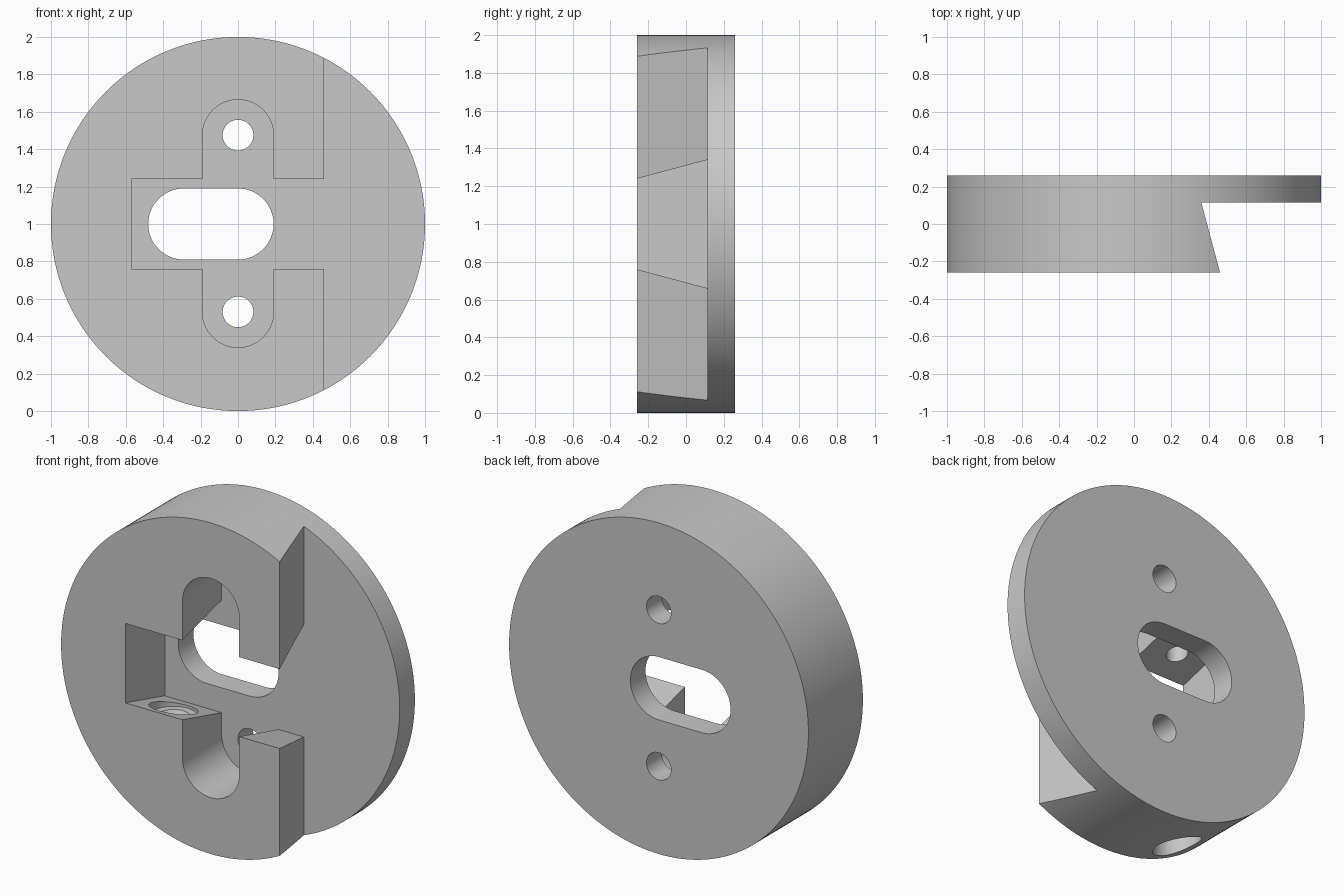
import bpy, bmesh
from math import pi, cos, sin
from mathutils import Vector

if "Cube" in bpy.data.objects:
    bpy.data.objects.remove(bpy.data.objects["Cube"], do_unlink=True)

FRONT, BACK, FLOOR = -0.26, 0.26, 0.115   # y of the front face, back face and recess floor
OUT = -0.40                               # cutters start ahead of the front face
TILT = 0.1 / (FLOOR - FRONT)              # slope of the dovetail walls

grey = bpy.data.materials.new("plain_grey")
grey.use_nodes = True
colour = (0.58, 0.58, 0.58, 1)
grey.diffuse_color = colour
grey.node_tree.nodes["Principled BSDF"].inputs["Base Color"].default_value = colour


def prism(name, outline, direction):
    """Extrude a flat 3D outline along a direction."""
    bm = bmesh.new()
    face = bm.faces.new([bm.verts.new(p) for p in outline])
    new = bmesh.ops.extrude_face_region(bm, geom=[face])["geom"]
    moved = [v for v in new if isinstance(v, bmesh.types.BMVert)]
    bmesh.ops.translate(bm, verts=moved, vec=Vector(direction))
    return finish(name, bm)


def finish(name, bm):
    bmesh.ops.recalc_face_normals(bm, faces=bm.faces)
    mesh = bpy.data.meshes.new(name)
    bm.to_mesh(mesh)
    bm.free()
    mesh.materials.append(grey)
    obj = bpy.data.objects.new(name, mesh)
    bpy.context.collection.objects.link(obj)
    return obj


def stadium(a, b, r, y, n=32):
    """Outline in the xz plane around two centres; equal centres give a circle."""
    a, b = Vector(a), Vector(b)
    d = (b - a).normalized() if a != b else Vector((1, 0))
    side = Vector((-d.y, d.x))
    pts = []
    for centre, sign in ((b, 1), (a, -1)):
        for i in range(n + (a != b)):
            t = pi * i / n
            p = centre + sign * r * (d * sin(t) - side * cos(t))
            pts.append((p.x, y, p.y))
    return pts


def bore(name, r_low, r_high, z_low, z_high):
    """Upright round or tapered cutter in the side pocket."""
    bm = bmesh.new()
    bmesh.ops.create_cone(bm, cap_ends=True, segments=48, radius1=r_low,
                          radius2=r_high, depth=z_high - z_low)
    bmesh.ops.translate(bm, verts=bm.verts, vec=(-0.375, -0.08, (z_low + z_high) / 2))
    return finish(name, bm)


# Round body
body = prism("round_mount", stadium((0, 1), (0, 1), 1, FRONT, 96), (0, BACK - FRONT, 0))

# Dovetail channel and the undercut side step
half = 0.24 + TILT * (OUT - FRONT)
deep = 0.34
edge = 0.46 - TILT * (OUT - FRONT)
cutters = [
    prism("side_step_cut", [(edge, OUT, -0.2), (1.2, OUT, -0.2),
                            (1.2, FLOOR, -0.2), (0.36, FLOOR, -0.2)], (0, 0, 2.4)),
    prism("channel_cut", [(-0.57, OUT, 1 - half), (-0.57, FLOOR, 1 - deep),
                          (-0.57, FLOOR, 1 + deep), (-0.57, OUT, 1 + half)], (1.7, 0, 0)),
    # Upright rounded slot and the oval opening through the plate
    prism("upright_slot_cut", stadium((0, 0.53), (0, 1.475), 0.19, OUT), (0, FLOOR - OUT, 0)),
    prism("oval_opening_cut", stadium((-0.29, 1), (0, 1), 0.19, 0), (0, 0.5, 0)),
]
# Screw holes through the plate
for z in (0.53, 1.475):
    cutters.append(prism("screw_hole_cut", stadium((0, z), (0, z), 0.082, 0), (0, 0.5, 0)))
# Clamp screw: bottom bore, neck, flared seat in the channel, blind hole above
cutters += [
    bore("bottom_bore_cut", 0.135, 0.135, -0.1, 0.5),
    bore("neck_cut", 0.06, 0.06, 0.4, 0.9),
    bore("seat_cut", 0.135, 0.135, 0.66, 0.9),
    bore("seat_flare_cut", 0.06, 0.1, 0.6, 0.67),
    bore("blind_hole_cut", 0.06, 0.06, 1.1, 1.55),
]

bpy.context.view_layer.objects.active = body
for cutter in cutters:
    cutter.hide_render = True
    mod = body.modifiers.new(cutter.name, "BOOLEAN")
    mod.operation, mod.solver, mod.object = "DIFFERENCE", "EXACT", cutter
    bpy.ops.object.modifier_apply(modifier=mod.name)
    bpy.data.objects.remove(cutter, do_unlink=True)

# Smooth rounds, sharp corners
bpy.ops.object.select_all(action="DESELECT")
body.select_set(True)
bpy.ops.object.shade_smooth_by_angle(angle=pi / 6)
